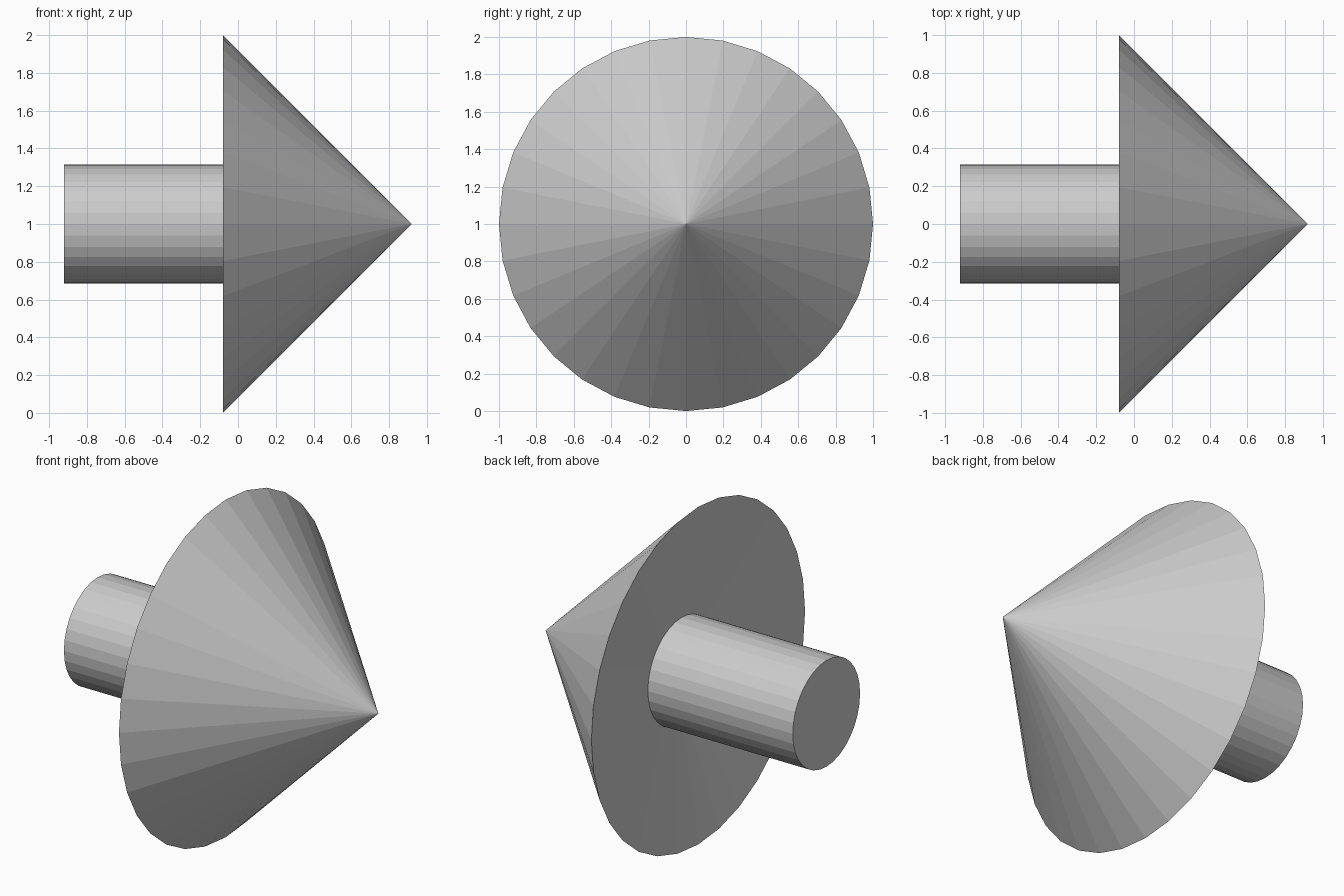
import bpy
from math import pi

if "Cube" in bpy.data.objects:
    bpy.data.objects.remove(bpy.data.objects["Cube"])

SIDES = 32
AXIS_Z = 1.0
BASE_X, TIP_X, TAIL_X = -0.08, 0.92, -0.92
HOLLOW = 0.16  # depth of the dished back of the head at its centre
SHAFT_R = 0.315


def turned_part(name, x0, x1, r0, r1, fill='NGON'):
    """Flat-shaded cone or cylinder lying along the x axis."""
    bpy.ops.mesh.primitive_cone_add(
        vertices=SIDES, radius1=r0, radius2=r1, depth=x1 - x0,
        end_fill_type=fill,
        location=((x0 + x1) / 2, 0, AXIS_Z), rotation=(0, pi / 2, 0))
    part = bpy.context.object
    part.name = name
    return part


# Pointed head, its back dished inwards towards the shaft
head = turned_part("arrow_head", BASE_X, TIP_X, 1.0, 0.0, 'TRIFAN')
for v in head.data.vertices:
    if v.co.z < 0 and v.co.xy.length < 0.01:
        v.co.z += HOLLOW

# Round shaft, reaching into the dished back
turned_part("arrow_shaft", TAIL_X, BASE_X + HOLLOW * (1 - SHAFT_R) + 0.005,
            SHAFT_R, SHAFT_R)
